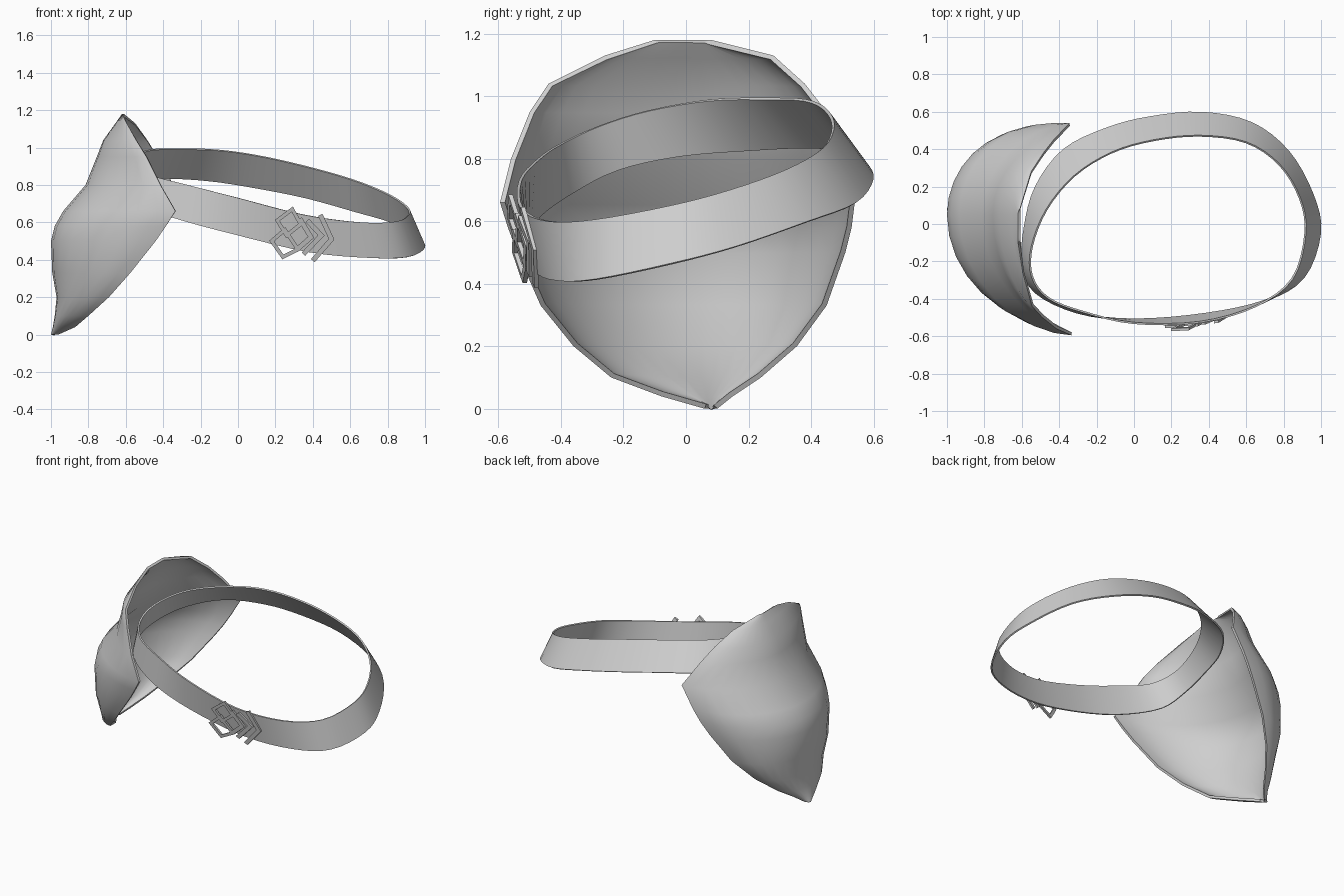
import bpy
import bmesh
import math
from mathutils import Vector

if "Cube" in bpy.data.objects:
    bpy.data.objects.remove(bpy.data.objects["Cube"])

grey = bpy.data.materials.new("light_grey")
grey.use_nodes = True
GREY = (0.62, 0.62, 0.62, 1)
grey.diffuse_color = GREY
grey.node_tree.nodes["Principled BSDF"].inputs["Base Color"].default_value = GREY


def make_object(name, verts, faces, thickness=0.0, angle=40):
    mesh = bpy.data.meshes.new(name)
    mesh.from_pydata(verts, [], faces)
    mesh.materials.append(grey)
    obj = bpy.data.objects.new(name, mesh)
    bpy.context.collection.objects.link(obj)
    bpy.ops.object.select_all(action="DESELECT")
    obj.select_set(True)
    bpy.context.view_layer.objects.active = obj
    if thickness:
        mod = obj.modifiers.new("thickness", "SOLIDIFY")
        mod.thickness = thickness
        mod.offset = -1
        bpy.ops.object.modifier_apply(modifier=mod.name)
    bpy.ops.object.shade_smooth_by_angle(angle=math.radians(angle))
    return obj


# Mask shell: each row is z, middle x, then y and x of the two rim points
rows = [
    (1.18, -0.62, -0.10, -0.62, 0.08, -0.61),
    (1.13, -0.655, -0.26, -0.595, 0.28, -0.55),
    (1.04, -0.72, -0.44, -0.545, 0.38, -0.485),
    (0.95, -0.755, -0.50, -0.49, 0.45, -0.43),
    (0.80, -0.815, -0.56, -0.415, 0.54, -0.345),
    (0.66, -0.935, -0.595, -0.335, 0.54, -0.43),
    (0.58, -0.98, -0.57, -0.385, 0.53, -0.48),
    (0.50, -1.00, -0.54, -0.44, 0.51, -0.535),
    (0.33, -0.993, -0.465, -0.575, 0.45, -0.66),
    (0.20, -0.97, -0.36, -0.69, 0.355, -0.77),
    (0.10, -0.98, -0.24, -0.80, 0.24, -0.86),
    (0.04, -0.99, -0.08, -0.87, 0.15, -0.92),
    (0.00, -1.00, 0.06, -0.96, 0.10, -0.965),
]
COLS = 16
verts, faces = [], []
for z, cx, yl, xl, yr, xr in rows:
    crest_y = min(max(0.05, yl + 0.02), yr - 0.02)
    for j in range(COLS + 1):
        a = math.pi * (j / COLS - 0.5)
        # The upper part and the front flank are flatter
        if a < 0:
            rim_x, half, power = xl, crest_y - yl, 1.5 if z > 0.7 else 1.15
        else:
            rim_x, half, power = xr, yr - crest_y, 1.2 if z > 0.7 else 1.0
        bulge = max(0.0, math.cos(a)) ** power
        verts.append((rim_x + (cx - rim_x) * bulge, crest_y + half * math.sin(a), z))
for i in range(len(rows) - 1):
    for j in range(COLS):
        k = i * (COLS + 1) + j
        faces.append((k, k + 1, k + COLS + 2, k + COLS + 1))
make_object("mask_shell", verts, faces, 0.016)

# Head strap: stations around the loop, upper edge then lower edge
stations = [
    (0.00, -0.535, 0.73, 0.00, -0.515, 0.53),
    (0.35, -0.53, 0.64, 0.38, -0.485, 0.44),
    (0.65, -0.445, 0.60, 0.70, -0.415, 0.41),
    (0.85, -0.295, 0.605, 0.91, -0.29, 0.415),
    (0.92, -0.05, 0.65, 1.00, -0.05, 0.465),
    (0.89, 0.14, 0.70, 0.96, 0.16, 0.52),
    (0.78, 0.32, 0.765, 0.83, 0.39, 0.60),
    (0.60, 0.44, 0.835, 0.63, 0.545, 0.66),
    (0.35, 0.475, 0.905, 0.36, 0.60, 0.735),
    (0.10, 0.45, 0.96, 0.08, 0.575, 0.79),
    (-0.12, 0.385, 0.99, -0.15, 0.515, 0.825),
    (-0.32, 0.26, 0.995, -0.38, 0.40, 0.84),
    (-0.47, 0.08, 0.99, -0.53, 0.20, 0.83),
    (-0.55, -0.12, 0.955, -0.59, -0.02, 0.81),
    (-0.55, -0.28, 0.905, -0.60, -0.22, 0.765),
    (-0.46, -0.40, 0.85, -0.53, -0.37, 0.69),
    (-0.27, -0.475, 0.80, -0.30, -0.48, 0.61),
]


def smooth_loop(points, steps):
    """Closed Catmull-Rom curve through the points."""
    out, n = [], len(points)
    for i in range(n):
        p0, p1, p2, p3 = (points[(i + d) % n] for d in (-1, 0, 1, 2))
        for s in range(steps):
            t = s / steps
            out.append(0.5 * (2 * p1 + (p2 - p0) * t
                              + (2 * p0 - 5 * p1 + 4 * p2 - p3) * t ** 2
                              + (3 * p1 - p0 - 3 * p2 + p3) * t ** 3))
    return out


upper = smooth_loop([Vector(s[:3]) for s in stations], 4)
lower = smooth_loop([Vector(s[3:]) for s in stations], 4)
n = len(upper)
strap_faces = [(i, n + i, n + (i + 1) % n, (i + 1) % n) for i in range(n)]
make_object("head_strap", upper + lower, strap_faces, 0.01)


# Strap trim: thin bars bent into open diamonds and chevrons
def trim_point(x, z, depth):
    return Vector((x, -0.55 + 0.2 * (x - 0.25) - 0.2 * (z - 0.55) + depth, z))


def make_trim(name, path, closed=False, width=0.02, depth=0.014):
    verts, faces = [], []
    pts = [Vector(p) for p in path]
    m = len(pts)
    for i, p in enumerate(pts):
        before = pts[i - 1] if closed or i > 0 else p - (pts[1] - p)
        after = pts[(i + 1) % m] if closed or i < m - 1 else p + (p - pts[i - 1])
        d1, d2 = (p - before).normalized(), (after - p).normalized()
        n1, n2 = Vector((-d1.y, d1.x)), Vector((-d2.y, d2.x))
        miter = (n1 + n2).normalized()
        miter *= width / 2 / max(0.4, miter.dot(n1))
        a, b = p + miter, p - miter
        verts += [trim_point(*a, 0), trim_point(*b, 0),
                  trim_point(*b, depth), trim_point(*a, depth)]
    for i in range(m if closed else m - 1):
        k, q = 4 * i, 4 * ((i + 1) % m)
        faces += [(k + c, k + (c + 1) % 4, q + (c + 1) % 4, q + c) for c in range(4)]
    if not closed:
        e = 4 * (m - 1)
        faces += [(3, 2, 1, 0), (e, e + 1, e + 2, e + 3)]
    obj = make_object(name, verts, faces, angle=20)
    bm = bmesh.new()
    bm.from_mesh(obj.data)
    bmesh.ops.recalc_face_normals(bm, faces=bm.faces)
    bm.to_mesh(obj.data)
    bm.free()


make_trim("trim_diamond_upper", [(0.21, 0.61), (0.29, 0.67), (0.335, 0.59), (0.26, 0.53)], True)
make_trim("trim_diamond_lower", [(0.18, 0.50), (0.25, 0.56), (0.32, 0.455), (0.24, 0.415)], True)
make_trim("trim_chevron_inner", [(0.33, 0.62), (0.39, 0.52), (0.31, 0.45)], width=0.026)
make_trim("trim_chevron_middle", [(0.37, 0.61), (0.445, 0.53), (0.35, 0.43)], width=0.026)
make_trim("trim_chevron_outer", [(0.44, 0.64), (0.50, 0.51), (0.40, 0.395)], width=0.026)
